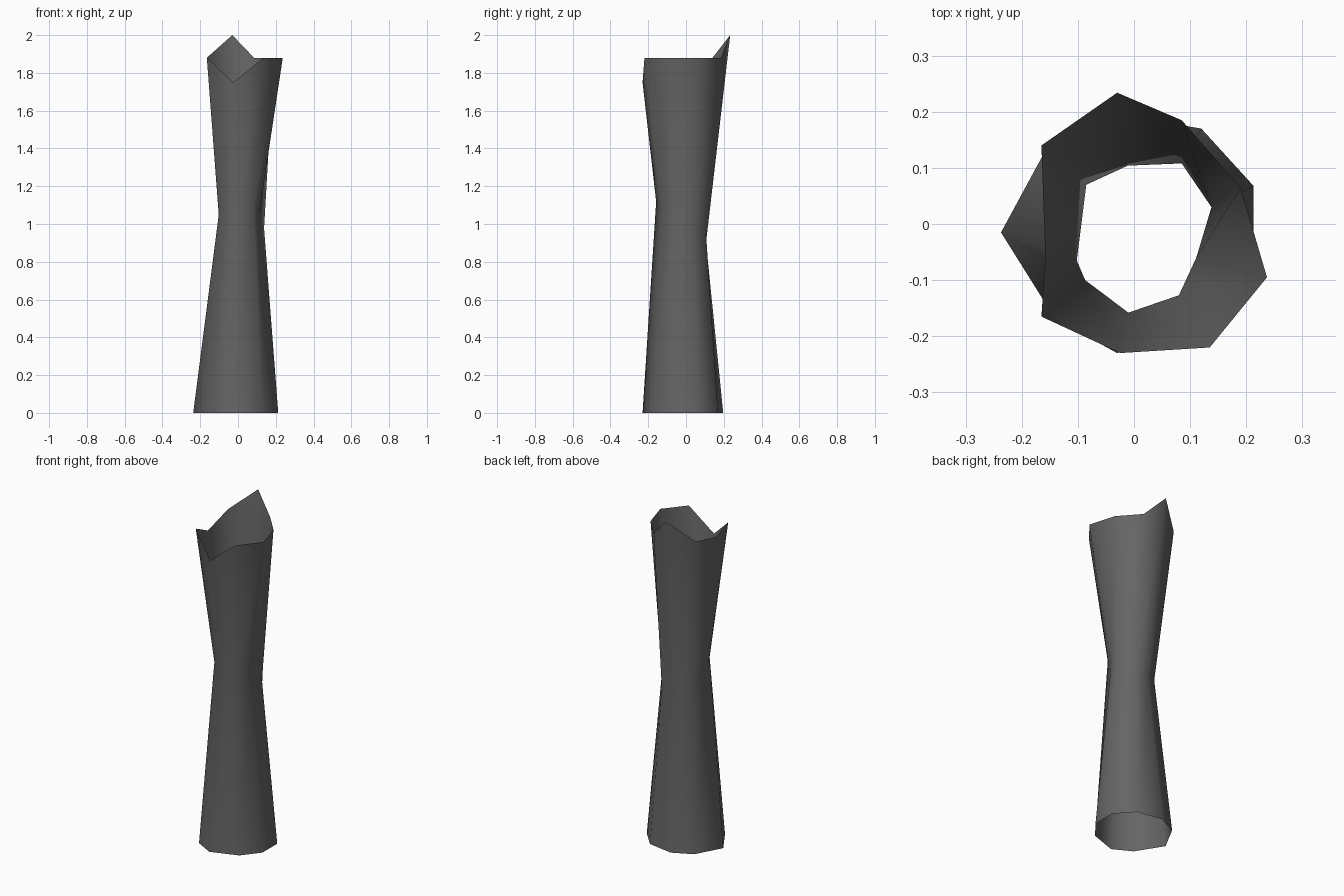
import bpy, bmesh

if "Cube" in bpy.data.objects:
    bpy.data.objects.remove(bpy.data.objects["Cube"])

# Three irregular nine-sided cross-sections, counter-clockwise from +x
base = [(.213, .068), (.12, .17), (-.035, .197), (-.153, .14), (-.237, -.015),
        (-.14, -.17), (-.03, -.23), (.13, -.175), (.213, -.072)]
waist = [(.138, .03), (.085, .108), (-.011, .104), (-.085, .07), (-.102, -.065),
         (-.087, -.1), (-.01, -.158), (.08, -.127), (.111, -.06)]
rim = [(.19, .065), (.085, .185), (-.03, .234), (-.165, .14), (-.158, -.06),
       (-.165, -.165), (-.025, -.23), (.135, -.22), (.237, -.095)]
# Broken rim heights
rim_z = [1.88, 1.88, 2.0, 1.88, 1.83, 1.88, 1.75, 1.88, 1.88]

bm = bmesh.new()
rings = [
    [bm.verts.new((x, y, 0)) for x, y in base],
    [bm.verts.new((x, y, 1 - 0.75 * y)) for x, y in waist],   # slanted waist
    [bm.verts.new((x, y, z)) for (x, y), z in zip(rim, rim_z)],
]

# Open single-walled tube
n = len(base)
for lo, hi in zip(rings, rings[1:]):
    for i in range(n):
        j = (i + 1) % n
        bm.faces.new((lo[i], lo[j], hi[j], hi[i]))

mesh = bpy.data.meshes.new("hollow_trunk")
bm.to_mesh(mesh)
bm.free()
for p in mesh.polygons:
    p.use_smooth = True

# Dark grey wall
mat = bpy.data.materials.new("dark_grey")
mat.diffuse_color = (.13, .13, .13, 1)
mat.use_nodes = True
mat.node_tree.nodes["Principled BSDF"].inputs["Base Color"].default_value = mat.diffuse_color
mesh.materials.append(mat)
obj = bpy.data.objects.new("hollow_trunk", mesh)
bpy.context.collection.objects.link(obj)
